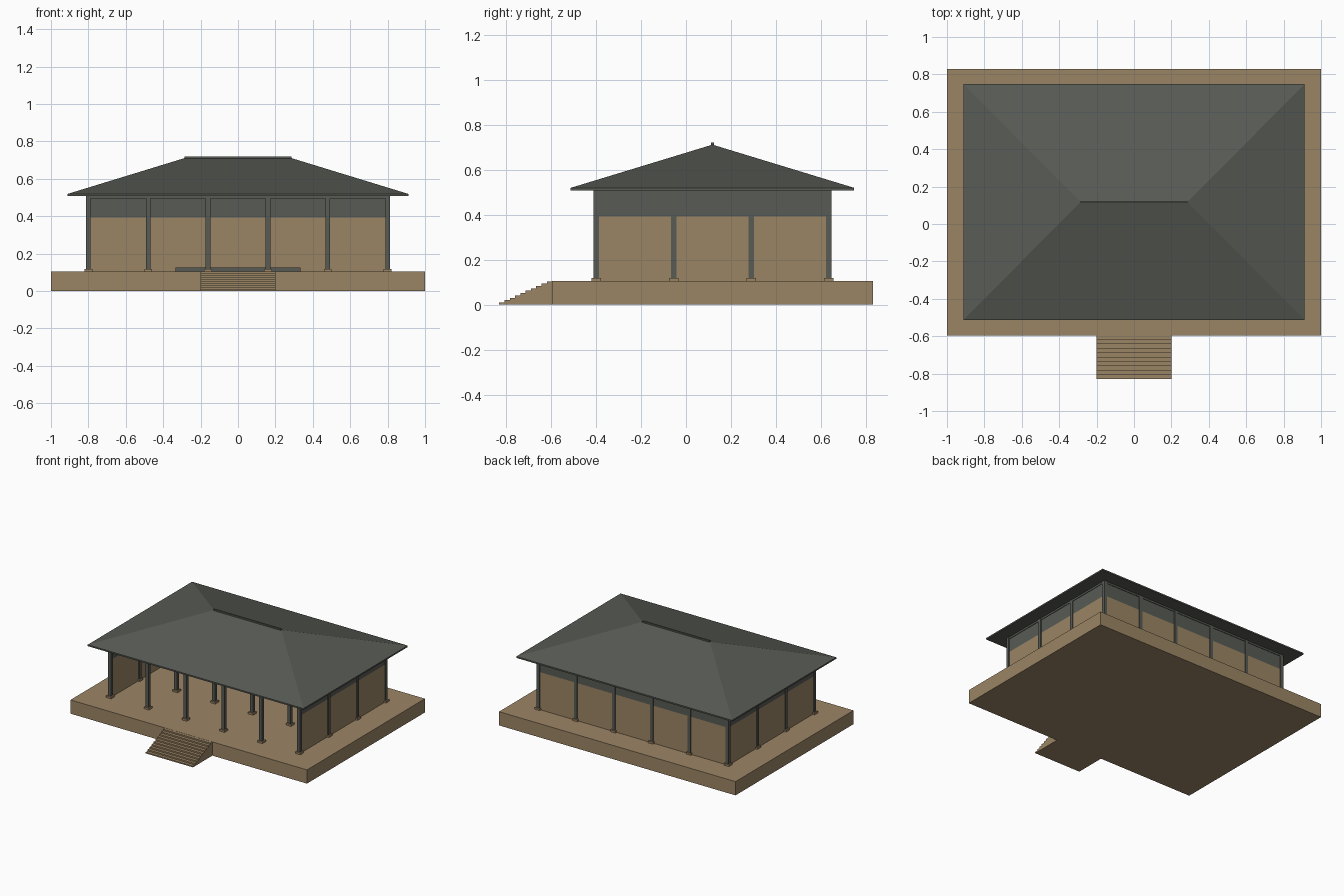
import bpy, bmesh

if "Cube" in bpy.data.objects:
    bpy.data.objects.remove(bpy.data.objects["Cube"])

def material(name, rgb):
    m = bpy.data.materials.new(name)
    m.diffuse_color = (*rgb, 1)
    m.use_nodes = True
    m.node_tree.nodes["Principled BSDF"].inputs["Base Color"].default_value = m.diffuse_color
    return m

TAN = material("tan stone", (0.33, 0.235, 0.13))
DARK = material("dark grey green", (0.097, 0.105, 0.09))

def add_mesh(name, verts, faces, mat):
    me = bpy.data.meshes.new(name)
    me.from_pydata(verts, [], faces)
    bm = bmesh.new()
    bm.from_mesh(me)
    bmesh.ops.recalc_face_normals(bm, faces=bm.faces)
    bm.to_mesh(me)
    bm.free()
    me.materials.append(mat)
    ob = bpy.data.objects.new(name, me)
    bpy.context.collection.objects.link(ob)
    return ob

def box(name, x0, x1, y0, y1, z0, z1, mat):
    v = [(x, y, z) for z in (z0, z1) for x, y in ((x0, y0), (x1, y0), (x1, y1), (x0, y1))]
    f = [(0, 1, 2, 3), (4, 5, 6, 7)] + [(i, (i + 1) % 4, (i + 1) % 4 + 4, i + 4) for i in range(4)]
    return add_mesh(name, v, f, mat)

CY = 0.1175          # centre of the hall in y
FLOOR = 0.105
COL_X = [-0.8 + 0.32 * i for i in range(6)]
COL_Y = [CY - 0.517 + 0.3447 * i for i in range(4)]
X1, Y0, Y1 = COL_X[-1], COL_Y[0], COL_Y[-1]

# Platform
box("platform", -1, 1, -0.595, 0.83, 0, FLOOR, TAN)

# Front stairs: one stepped profile extruded across x
N = 10
prof = [(-0.595, 0), (-0.83, 0)]
for i in range(N):
    z = FLOOR * (i + 1) / N - 0.001
    prof += [(-0.83 + 0.235 * i / N, z), (-0.83 + 0.235 * (i + 1) / N, z)]
n = len(prof)
add_mesh("front_stairs", [(x, y, z) for x in (-0.2, 0.2) for y, z in prof],
         [tuple(range(n)), tuple(range(n, 2 * n))] +
         [(i, (i + 1) % n, (i + 1) % n + n, i + n) for i in range(n)], TAN)

# Columns on square stone bases
for i, x in enumerate(COL_X):
    for j, y in enumerate(COL_Y):
        box(f"column_base_{i}_{j}", x - 0.021, x + 0.021, y - 0.021, y + 0.021, FLOOR, 0.119, TAN)
        box(f"column_{i}_{j}", x - 0.0125, x + 0.0125, y - 0.0125, y + 0.0125, 0.119, 0.51, DARK)

# Walls on the sides and back, with a dark band above
T = 0.006
for part, z0, z1, mat in (("wall", FLOOR, 0.392, TAN), ("wall_band", 0.392, 0.51, DARK)):
    box("back_" + part, -X1, X1, Y1 - T, Y1 + T, z0, z1, mat)
    for side, x in (("left", -X1), ("right", X1)):
        box(f"{side}_{part}", x - T, x + T, Y0, Y1, z0, z1, mat)

# Top beams around the columns
B = 0.01
for name, y in (("front_beam", Y0), ("back_beam", Y1)):
    box(name, -X1, X1, y - B, y + B, 0.494, 0.511, DARK)
for name, x in (("left_beam", -X1), ("right_beam", X1)):
    box(name, x - B, x + B, Y0, Y1, 0.494, 0.511, DARK)

# Low dais inside, near the back wall
box("dais", -0.335, 0.335, 0.25, 0.58, FLOOR, 0.126, DARK)

# Hipped roof with a thin eave edge
RX, RY, HX = 0.912, 0.63, 0.285
corners = [(-RX, CY - RY), (RX, CY - RY), (RX, CY + RY), (-RX, CY + RY)]
verts = [(x, y, z) for z in (0.508, 0.519) for x, y in corners]
verts += [(-HX, CY, 0.711), (HX, CY, 0.711)]
add_mesh("hipped_roof", verts,
         [(0, 1, 2, 3)] + [(i, (i + 1) % 4, (i + 1) % 4 + 4, i + 4) for i in range(4)] +
         [(4, 5, 9, 8), (5, 6, 9), (6, 7, 8, 9), (7, 4, 8)], DARK)

# Ridge cap
box("ridge_cap", -HX, HX, CY - 0.006, CY + 0.006, 0.7, 0.72, DARK)
